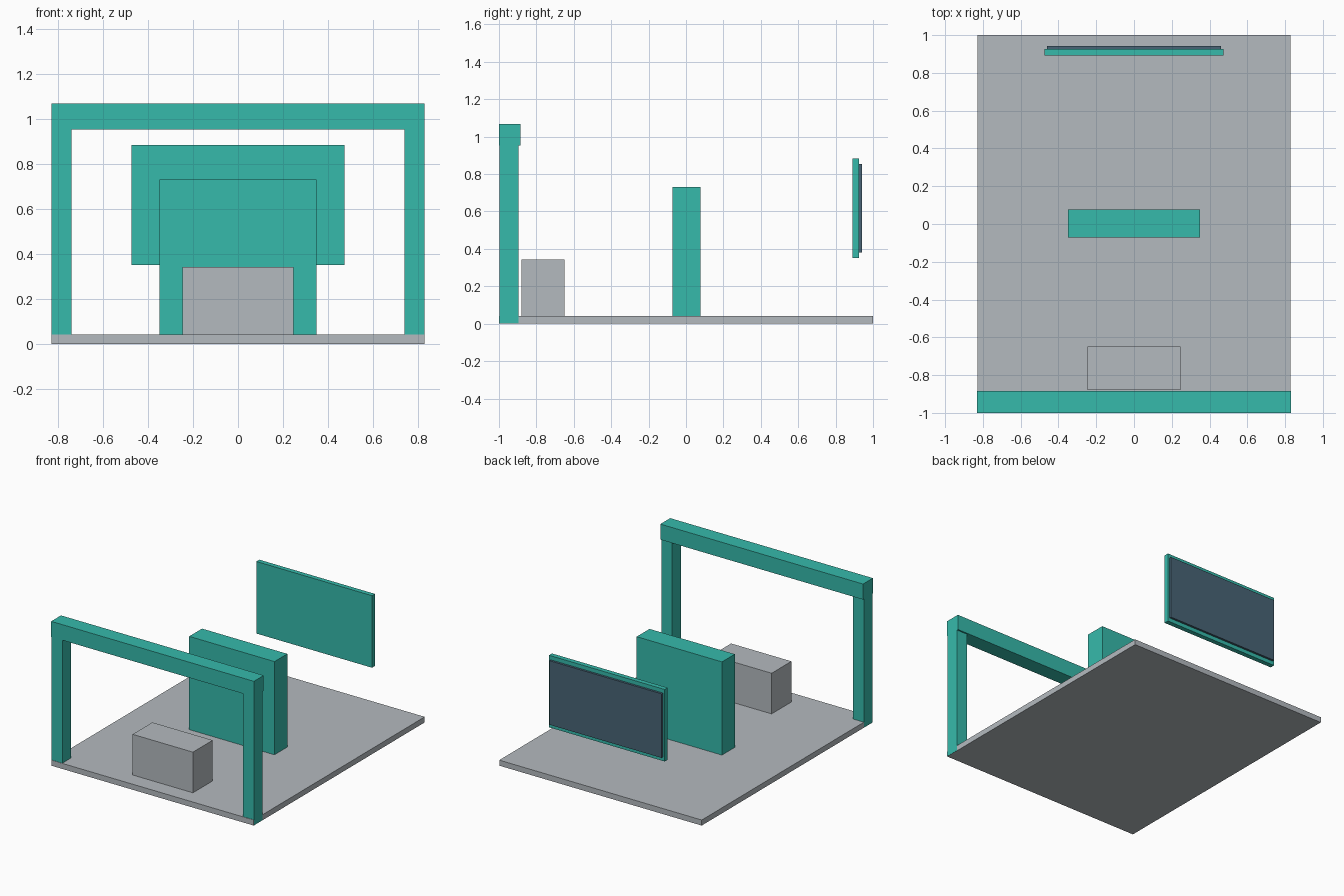
import bpy
import bmesh

if "Cube" in bpy.data.objects:
    bpy.data.objects.remove(bpy.data.objects["Cube"])


def linear(v):
    v /= 255
    return v / 12.92 if v <= 0.04045 else ((v + 0.055) / 1.055) ** 2.4


def material(name, rgb):
    m = bpy.data.materials.new(name)
    m.diffuse_color = (*[linear(v) for v in rgb], 1)
    m.use_nodes = True
    m.node_tree.nodes["Principled BSDF"].inputs["Base Color"].default_value = m.diffuse_color
    return m


teal = material("teal", (54, 186, 171))
grey = material("light grey", (180, 186, 191))
slate = material("slate blue", (72, 100, 118))


def box(name, x, y, z, mat):
    """Box spanning the (min, max) ranges on each axis."""
    bm = bmesh.new()
    bmesh.ops.create_cube(bm, size=1)
    for v in bm.verts:
        v.co = [r[0] + (c + 0.5) * (r[1] - r[0]) for r, c in zip((x, y, z), v.co)]
    mesh = bpy.data.meshes.new(name)
    bm.to_mesh(mesh)
    bm.free()
    mesh.materials.append(mat)
    ob = bpy.data.objects.new(name, mesh)
    bpy.context.collection.objects.link(ob)
    return ob


# floor slab
box("floor", (-0.829, 0.829), (-1, 1), (0, 0.041), grey)

# front gate: two posts and a beam
for name, x in (("left_post", (-0.83, -0.74)), ("right_post", (0.74, 0.83))):
    box(name, x, (-0.997, -0.896), (0.001, 0.954), teal)
box("top_beam", (-0.83, 0.83), (-1, -0.885), (0.953, 1.068), teal)

# low box behind the gate
box("low_box", (-0.247, 0.247), (-0.88, -0.649), (0.04, 0.342), grey)

# upright block in the middle
box("centre_block", (-0.349, 0.349), (-0.072, 0.078), (0.001, 0.731), teal)

# floating rear panel with screen on its back
box("rear_panel", (-0.474, 0.474), (0.891, 0.926), (0.351, 0.884), teal)
box("rear_screen", (-0.46, 0.46), (0.925, 0.942), (0.38, 0.854), slate)
